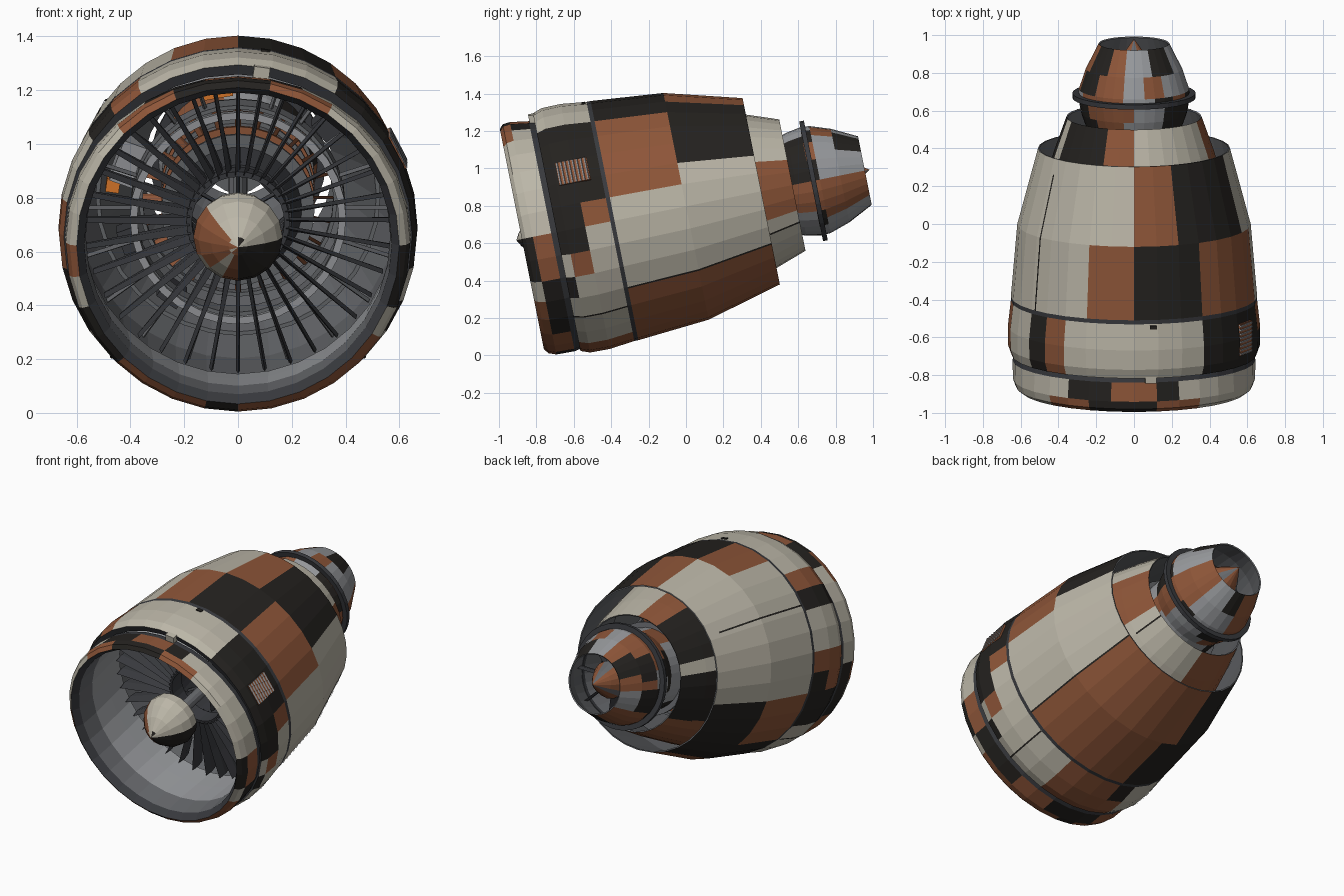
import bpy, bmesh
from math import sin, cos, radians, pi
from mathutils import Matrix, Vector

if "Cube" in bpy.data.objects:
    bpy.data.objects.remove(bpy.data.objects["Cube"])

TILT, HEIGHT, N = radians(11.3), 0.797, 32
COL = {'G': (.31, .32, .335), 'D': (.04, .042, .048), 'M': (.13, .135, .145), 'T': (.50, .47, .39),
       'B': (.27, .092, .04), 'K': (.018, .016, .014), 'O': (.75, .20, .025)}
MATS = {}
for key, nm in zip('GDMTBKO', ('grey', 'dark_grey', 'mid_grey', 'tan', 'brown', 'black', 'orange')):
    MATS[key] = bpy.data.materials.new(nm)
    MATS[key].diffuse_color = (*COL[key], 1)
KEYS = list(MATS)


def finish(name, bm):
    """Turn a bmesh built around the local y axis into the tilted object."""
    bmesh.ops.recalc_face_normals(bm, faces=bm.faces)
    me = bpy.data.meshes.new(name)
    bm.to_mesh(me)
    bm.free()
    for k in KEYS:
        me.materials.append(MATS[k])
    ob = bpy.data.objects.new(name, me)
    bpy.context.collection.objects.link(ob)
    ob.location.z = HEIGHT
    ob.rotation_euler.x = TILT
    return ob


def polar(s, r, a):
    return Vector((r * cos(a), s, r * sin(a)))


def expand(runs):
    return ''.join(w[0] * int(w[1:]) for w in runs.split())


def lathe(name, prof, base='G', rows={}, n=N, closed=False, warp=None):
    """Revolve (s, r) points; rows maps a strip index to camouflage runs."""
    bm = bmesh.new()
    rings = []
    for s, r in prof:
        rings.append([bm.verts.new(polar(s, warp(s, r, 2 * pi * i / n) if warp else r, 2 * pi * i / n))
                      for i in range(n)])
    for j in range(len(prof) if closed else len(prof) - 1):
        a, b = rings[j], rings[(j + 1) % len(rings)]
        pat = expand(rows[j]) if j in rows else base * n
        for i in range(n):
            k = (i + 1) % n
            bm.faces.new((a[i], a[k], b[k], b[i])).material_index = KEYS.index(pat[i % len(pat)])
    bmesh.ops.remove_doubles(bm, verts=bm.verts, dist=1e-5)
    return finish(name, bm)


def ring(name, s, r0, r1, w, base='D', n=N):
    lathe(name, [(s - w / 2, r0), (s - w / 2, r1), (s + w / 2, r1), (s + w / 2, r0)], base, n=n, closed=True)


def blades(name, count, s, stations, thick, base):
    """Radial blades from stations of (radius, chord, pitch in degrees)."""
    bm = bmesh.new()
    for i in range(count):
        rot = Matrix.Rotation(2 * pi * i / count, 3, 'Y')
        secs = []
        for r, c, p in stations:
            p = radians(p)
            ax, tn = Vector((sin(p), cos(p), 0)), Vector((cos(p), -sin(p), 0))
            mid = Vector((0, s, r))
            secs.append([bm.verts.new(rot @ (mid + ax * u * c / 2 + tn * v * thick / 2))
                         for u, v in ((-1, 0), (0, 1), (1, 0), (0, -1))])
        for a, b in zip(secs, secs[1:]):
            for k in range(4):
                bm.faces.new((a[k], a[(k + 1) % 4], b[(k + 1) % 4], b[k]))
        bm.faces.new(secs[-1])
    for f in bm.faces:
        f.material_index = KEYS.index(base)
    finish(name, bm)


def box(name, s, r, deg, dims, base, tip=0):
    """Box at (s, r, angle); dims are radial, axial, tangential."""
    bm = bmesh.new()
    m = (Matrix.Translation(polar(s, r, radians(deg))) @ Matrix.Rotation(-radians(deg), 4, 'Y')
         @ Matrix.Rotation(radians(tip), 4, 'Z') @ Matrix.Diagonal((*dims, 1)))
    bmesh.ops.create_cube(bm, size=1, matrix=m)
    for f in bm.faces:
        f.material_index = KEYS.index(base)
    finish(name, bm)


def seam(name, pts, deg, w=.010):
    """Thin dark panel line following a profile lengthwise."""
    bm = bmesh.new()
    prev = None
    for s, r in pts:
        a = radians(deg)
        cur = [bm.verts.new(polar(s, r + .003, a + d * w / 2 / r)) for d in (-1, 1)]
        if prev:
            bm.faces.new((prev[0], prev[1], cur[1], cur[0])).material_index = KEYS.index('K')
        prev = cur
    finish(name, bm)


# Intake lip, pinched at its upper rear edge
def pinch(s, r, a):
    back = min(1, max(0, (s + .89) / .12)) if r > .59 else 0
    return r * (1 - .05 * back * max(0, sin(a)) ** 2)


CAMO_LIP = "T5 B2 K3 B2 T4 B1 T1 K2 B3 K1 B5 T1 K2"
lathe("intake_lip", [(-.40, .585), (-.55, .575), (-.72, .566), (-.85, .572), (-.895, .600), (-.875, .626),
                     (-.835, .641), (-.735, .643), (-.70, .636), (-.69, .60)], 'D',
      {0: "G32", 1: "G32", 2: "M32", 3: "D32", 4: CAMO_LIP, 5: CAMO_LIP,
       6: "T6 K1 B2 K2 T5 K3 B3 K3 B2 K3 B1 B1", 7: "D32"}, warp=pinch)

# Fan cowl
lathe("fan_cowl", [(-.695, .61), (-.705, .648), (-.655, .666), (-.55, .668), (-.412, .652), (-.412, .60)], 'D',
      {1: "K5 T6 B1 K1 T2 B2 K2 T3 B4 T3 K1 T1 K1", 2: "K5 T6 B1 K1 T2 B2 K2 T3 B4 T4 B1 K1",
       3: "B1 K4 T6 B1 K1 T2 B1 K3 T3 K1 B3 T6"})
ring("fan_flange", -.402, .60, .652, .024)

# Main bypass cowl
lathe("main_cowl", [(-.39, .60), (-.39, .652), (0, .618), (.41, .508), (.41, .500), (0, .606)], 'M',
      {1: "T1 B4 K3 B2 T7 B3 K3 B6 T3", 2: "T2 K4 B2 T9 K5 B7 T3"}, closed=True)

# Core cowl, a thin open shell
CAMO_CORE = "B2 T6 B2 K4 T1 K4 B5 T6 B2"
lathe("core_cowl", [(.05, .53), (.40, .422), (.58, .358), (.575, .351), (.39, .410), (.05, .515)], 'M',
      {0: CAMO_CORE, 1: CAMO_CORE}, closed=True)

# Exhaust nozzle with flanges
lathe("exhaust_nozzle", [(.53, .255), (.60, .280), (.68, .295), (.73, .292), (.84, .255), (.975, .187),
                         (.970, .180), (.84, .243), (.70, .275), (.53, .245)], 'M',
      {0: "K5 G4 B3 K5 G4 B3 G5 B3", 1: "K5 G3 B5 K2 G3 B4 K3 G4 B3",
       2: "K2 B2 K2 G3 B5 G2 K4 B3 G4 K2 B3", 3: "G5 B2 G2 B3 K3 B1 K3 B4 G5 B4",
       4: "G3 K3 G3 B2 K3 B2 G3 B4 K2 G3 B4"}, closed=True)
ring("nozzle_flange", .695, .27, .326, .026)
lathe("tail_cone", [(.70, .0), (.70, .12), (.82, .115), (.90, .07), (1.0, 0)], 'M',
      {2: "B3 M2 B4 M1 B4 M2", 3: "B3 M2 B4 M1 B4 M2"}, n=16)
blades("exhaust_struts", 8, .74, [(.10, .08, 0), (.27, .08, 0)], .012, 'D')

# Inner core casing
lathe("core_casing", [(-.36, .185), (-.36, .20), (-.2, .24), (.1, .27), (.3, .25), (.54, .255),
                      (.54, .245), (.3, .235), (.1, .25), (-.2, .215)], 'D',
      {2: "M32", 4: "G8 B3 G8 K3 G8 B2"}, closed=True)
for i, s in enumerate((-.2, -.05, .1, .24, .4)):
    ring(f"core_band_{i}", s, .235, .285, .02, 'MB'[i % 2])
blades("core_stators", 24, .02, [(.26, .05, 25), (.36, .05, 25)], .012, 'B')
ring("core_stator_ring", .02, .355, .37, .06, 'M')

# Spinner and shaft
lathe("spinner", [(-.925, 0), (-.905, .035), (-.85, .10), (-.79, .147), (-.73, .166), (-.67, .158),
                  (-.64, .12), (-.63, 0)], 'T',
      {0: "T2 K2 T3 B2 T1 B2 K4", 1: "T6 B4 T1 B1 K4", 2: "T6 B4 T1 B1 K4", 3: "T6 B3 T2 B1 K4",
       4: "T7 B2 T2 K5", 5: "M16", 6: "D16"}, n=16)
lathe("shaft", [(-.66, .036), (.72, .036)], 'M', n=12)

# Fan blades, hub and mid-span rings
blades("fan_blades", 36, -.40, [(.18, .13, 10), (.38, .12, 4), (.572, .11, 1)], .016, 'D')
ring("fan_hub_ring", -.40, .172, .192, .10, 'D')
ring("fan_midspan_ring", -.36, .375, .402, .03, 'G')
blades("outlet_vanes", 20, -.17, [(.39, .07, 0), (.60, .07, 0)], .016, 'M')
ring("splitter_ring", -.17, .385, .40, .12, 'M')
blades("hub_spokes", 6, -.30, [(.03, .05, 0), (.19, .05, 0)], .016, 'D')

# Accessories between core and cowl
box("orange_unit", -.08, .45, 100, (.07, .12, .11), 'O')
box("yellow_valve", -.05, .47, 172, (.05, .08, .05), 'O')
box("gear_case", -.02, .42, 160, (.12, .16, .16), 'G')
for d in (40, 200, 235):
    box(f"fuel_unit_{d}", 0, .43, d, (.07, .14, .09), 'D')

# Side vent with louvres
box("vent_plate", -.555, .662, 27, (.012, .17, .135), 'B')
for i in range(8):
    box(f"vent_louvre_{i}", -.63 + i * .0215, .664, 27, (.016, .008, .135), 'G', -30)

# Panel seams
COWL = [(-.39, .652), (0, .618), (.41, .508)]
FAN = [(-.705, .648), (-.655, .666), (-.55, .668), (-.412, .652)]
seam("cowl_seam_right", COWL, -34)
seam("cowl_seam_left", COWL[:2] + [(.33, .53)], 143)
seam("fan_seam_right", FAN, -45)
seam("fan_seam_left", FAN, 225)
seam("core_seam_right", [(.40, .422), (.58, .358)], -34)
seam("core_seam_left", [(.40, .422), (.58, .358)], 214)

# Top probe and small slot
box("top_probe", -.715, .625, 82, (.05, .035, .06), 'T')
box("top_slot", -.43, .656, 81, (.008, .02, .035), 'K')

for m in bpy.data.materials:
    if m.users and not m.is_grease_pencil:
        m.use_nodes = True
        m.node_tree.nodes["Principled BSDF"].inputs["Base Color"].default_value = m.diffuse_color
